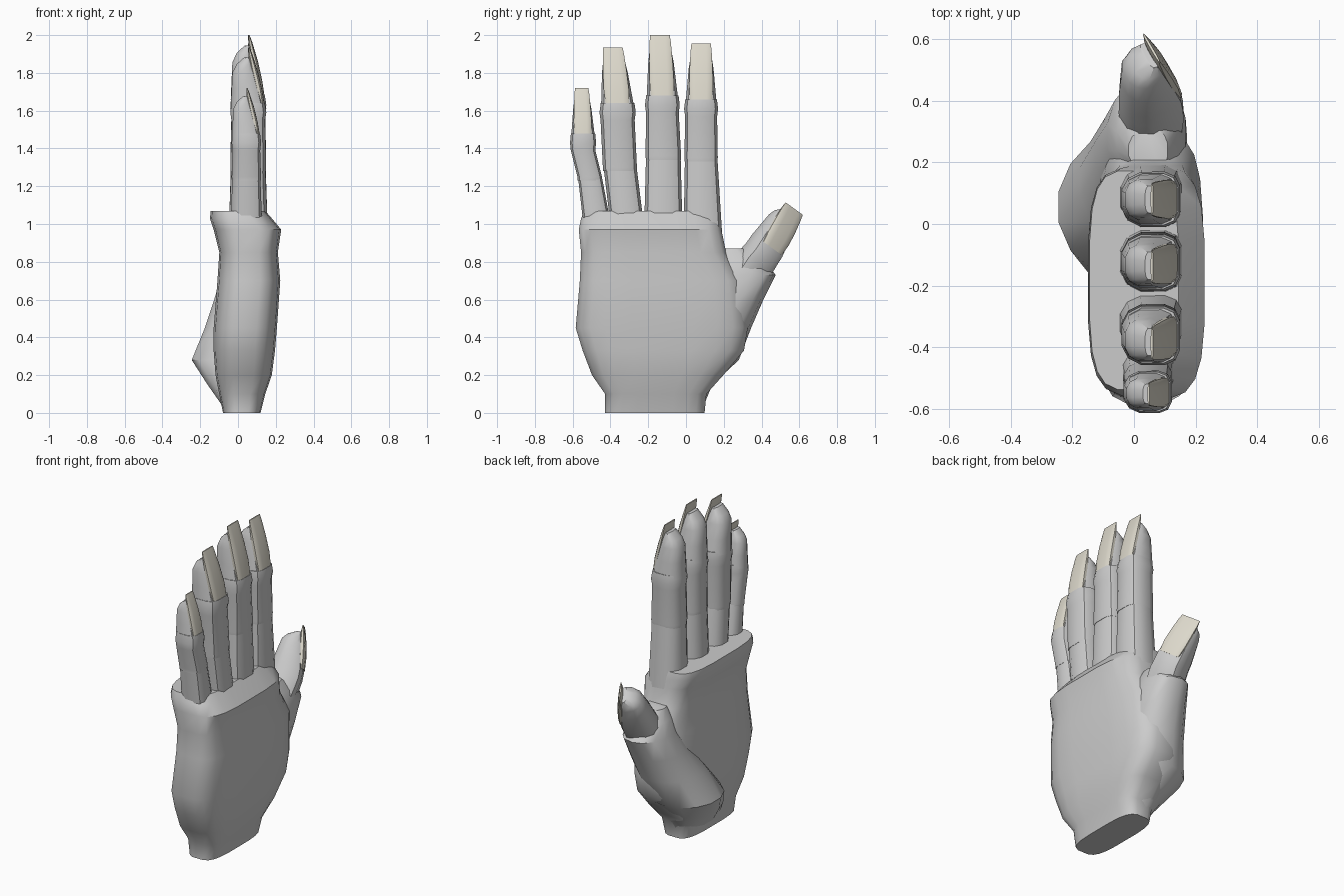
import bpy, bmesh, math
from mathutils import Matrix, Vector

if "Cube" in bpy.data.objects:
    bpy.data.objects.remove(bpy.data.objects["Cube"])

nail_mat = bpy.data.materials.new("nail")
nail_mat.diffuse_color = (0.72, 0.69, 0.60, 1)
nail_mat.use_nodes = True
nail_mat.node_tree.nodes["Principled BSDF"].inputs["Base Color"].default_value = nail_mat.diffuse_color


def section(z, y0, y1, x0, x1, sides, back, front):
    """Rounded box outline; 'back' squareness for +x, 'front' for -x (palm side)."""
    pts = []
    for i in range(sides):
        a = 2 * math.pi * (i + 0.5) / sides
        c, s = math.cos(a), math.sin(a)
        e = 2 / (back if c > 0 else front)
        px = math.copysign(abs(c) ** e, c)
        py = math.copysign(abs(s) ** e, s)
        pts.append(Vector(((x0 + x1) / 2 + px * (x1 - x0) / 2,
                           (y0 + y1) / 2 + py * (y1 - y0) / 2, z)))
    return pts


def loft(name, rings, sides=12, back=3.5, front=2.4, matrix=Matrix(), mat=None):
    """Skin a stack of (z, y0, y1, x0, x1) outlines."""
    bm = bmesh.new()
    loops = [[bm.verts.new(matrix @ p) for p in section(*r, sides, back, front)]
             for r in rings]
    for a, b in zip(loops, loops[1:]):
        for i in range(sides):
            j = (i + 1) % sides
            bm.faces.new((a[i], a[j], b[j], b[i]))
    bm.faces.new(loops[0][::-1])
    bm.faces.new(loops[-1])
    bmesh.ops.recalc_face_normals(bm, faces=bm.faces)
    me = bpy.data.meshes.new(name)
    bm.to_mesh(me)
    bm.free()
    ob = bpy.data.objects.new(name, me)
    bpy.context.collection.objects.link(ob)
    if mat:
        me.materials.append(mat)
    return ob


def fingertip(z, y, w, tip_z, tip_y, tip_w, cx, h):
    """Rings of the last joint and of its nail, tapering to a claw-like tip."""
    def at(t):
        return z + (tip_z - z) * t, y + (tip_y - y) * t, w + (tip_w - w) * t
    pad, nail = [], []
    for t, k, x0, x1 in ((0.0, 1, -1, 0.92), (0.3, 1, -0.95, 0.66),
                         (0.58, 1, -0.9, 0.42), (0.72, 0.95, -0.65, 0.25),
                         (0.84, 0.75, -0.2, 0.1)):
        pz, py, pw = at(t)
        pad.append((pz, py - pw * k, py + pw * k, cx + h * x0, cx + h * x1))
    for t, k, x0, x1 in ((0.03, 0.72, 0.5, 0.93), (0.3, 0.86, 0.35, 0.78),
                         (0.6, 0.93, 0.12, 0.54), (0.88, 0.97, 0.0, 0.24),
                         (1.0, 0.95, 0.0, 0.08)):
        pz, py, pw = at(t)
        nail.append((pz, py - pw * k, py + pw * k, cx + h * x0, cx + h * x1))
    return pad, nail


def finger(name, base, j1, j2, tip, cx=0.054, h=0.095):
    """base, joints and tip are (z, y centre, half width)."""
    def ring(p, dz=0.0, k=1.0, hk=1.0):
        z, y, w = p
        return (z + dz, y - w * k, y + w * k, cx - h * hk, cx + h * hk)
    loft(name + "_lower", [ring(base, 0, 1, 1.1), ring(j1, 0.02, 0.97, 0.97)])
    loft(name + "_middle", [ring(j1, -0.01, 0.98), ring(j1, 0.01, 1.0, 1.02),
                            ring(j2, -0.07, 0.96, 0.96), ring(j2, -0.03, 1.02, 1.03),
                            ring(j2, 0.02, 0.95, 0.95)])
    pad, nail = fingertip(j2[0], j2[1], j2[2] * 0.93, *tip, cx, h)
    loft(name + "_tip", pad)
    loft(name + "_nail", nail, mat=nail_mat)


# Palm block from wrist to knuckles
loft("palm", [(0.0, -0.43, 0.10, -0.08, 0.12), (0.10, -0.43, 0.11, -0.10, 0.145),
              (0.20, -0.50, 0.20, -0.12, 0.18), (0.33, -0.55, 0.31, -0.13, 0.197),
              (0.45, -0.587, 0.33, -0.13, 0.207), (0.70, -0.565, 0.30, -0.11, 0.225),
              (0.85, -0.558, 0.215, -0.10, 0.212), (0.97, -0.57, 0.19, -0.13, 0.23),
              (1.03, -0.558, 0.183, -0.15, 0.18), (1.07, -0.54, 0.175, -0.145, 0.145)],
     sides=20, back=3.6, front=3.6)

# Thumb muscle bulging out of the palm side
loft("thumb_base", [(0.03, -0.30, 0.09, -0.08, 0.10), (0.15, -0.25, 0.14, -0.165, 0.12),
                    (0.28, -0.17, 0.28, -0.25, 0.15), (0.45, -0.07, 0.345, -0.18, 0.17),
                    (0.60, 0.04, 0.41, -0.13, 0.175), (0.73, 0.09, 0.475, -0.09, 0.17),
                    (0.81, 0.13, 0.41, -0.06, 0.145), (0.87, 0.17, 0.31, -0.02, 0.11)],
     sides=14, back=2.6, front=2.0)

# Thumb, leaning outwards and rolled so its nail faces partly away
lean = (Matrix.Translation((0.052, 0.38, 0.82)) @ Matrix.Rotation(math.radians(-36), 4, 'X')
        @ Matrix.Rotation(math.radians(25), 4, 'Z'))
pad, nail = fingertip(0.08, 0, 0.094, 0.325, 0, 0.066, 0, 0.1)
loft("thumb", [(-0.15, -0.09, 0.09, -0.09, 0.09), (-0.02, -0.1, 0.1, -0.1, 0.1),
               (0.03, -0.094, 0.094, -0.1, 0.1)] + pad, matrix=lean)
loft("thumb_nail", nail, matrix=lean, mat=nail_mat)

# Four fingers
finger("index_finger", (0.92, 0.09, 0.105), (1.34, 0.08, 0.090), (1.64, 0.08, 0.09),
       (1.955, 0.08, 0.055))
finger("middle_finger", (1.0, -0.12, 0.103), (1.35, -0.12, 0.096), (1.66, -0.125, 0.092),
       (2.0, -0.138, 0.056))
finger("ring_finger", (1.0, -0.312, 0.09), (1.29, -0.35, 0.092), (1.62, -0.362, 0.096),
       (1.935, -0.387, 0.055))
finger("little_finger", (0.98, -0.468, 0.075), (1.24, -0.51, 0.066), (1.46, -0.545, 0.069),
       (1.72, -0.552, 0.038), cx=0.044, h=0.078)

# Smooth shading with sharp creases kept
for ob in bpy.data.objects:
    ob.select_set(True)
    bpy.context.view_layer.objects.active = ob
bpy.ops.object.shade_smooth_by_angle(angle=math.radians(35))
